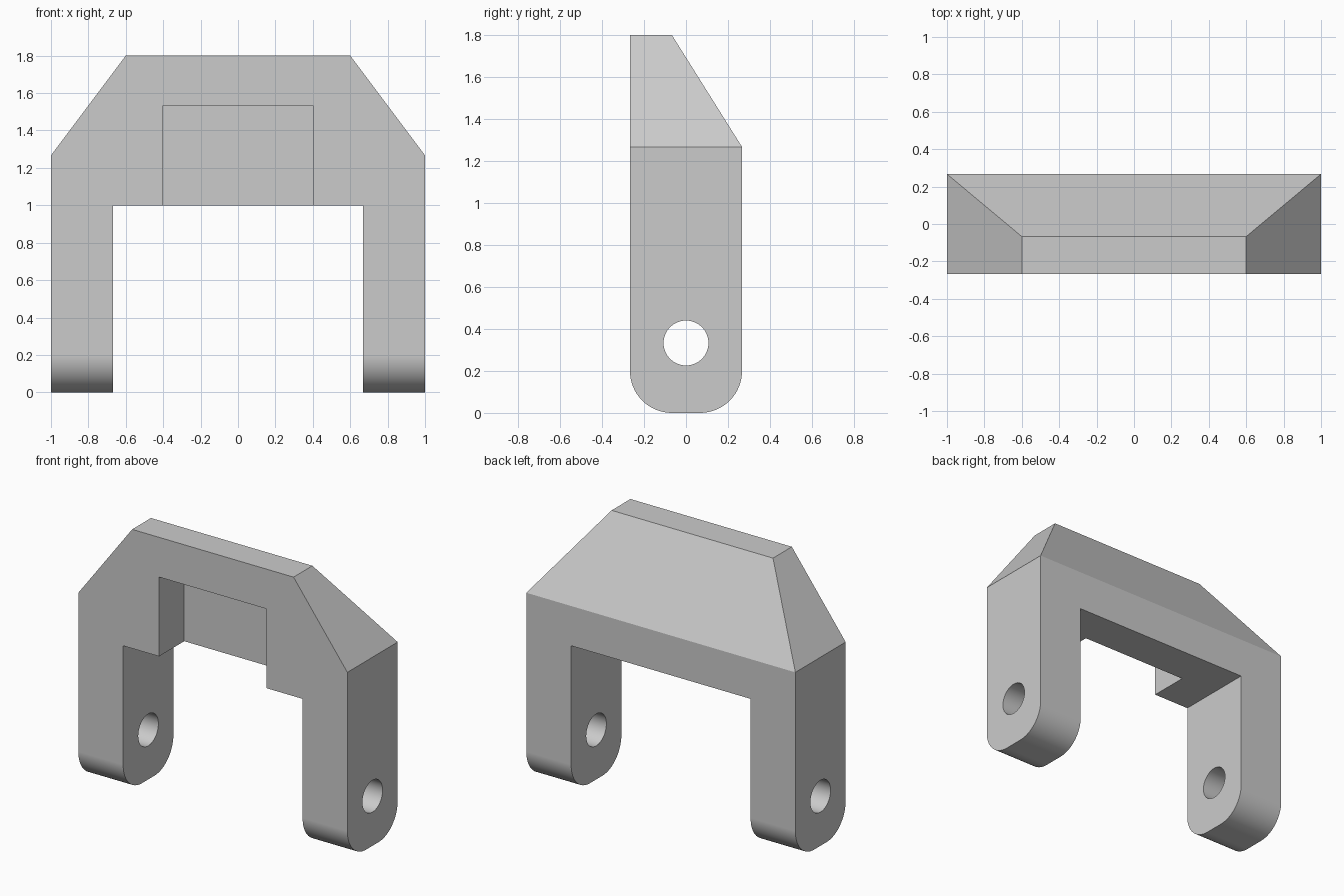
import bpy, bmesh, math
from mathutils import Vector

if "Cube" in bpy.data.objects:
    bpy.data.objects.remove(bpy.data.objects["Cube"], do_unlink=True)

HALF_DEPTH = 0.267   # half thickness in y
FOOT_R = 0.2         # rounding of the feet
SHOULDER, TOP = 1.267, 1.8

grey = bpy.data.materials.new("plain_grey")
grey.use_nodes = True
colour = (0.6, 0.6, 0.6, 1)
grey.diffuse_color = colour
grey.node_tree.nodes["Principled BSDF"].inputs["Base Color"].default_value = colour


def add_object(name, bm):
    bmesh.ops.recalc_face_normals(bm, faces=bm.faces)
    mesh = bpy.data.meshes.new(name)
    bm.to_mesh(mesh)
    bm.free()
    mesh.materials.append(grey)
    obj = bpy.data.objects.new(name, mesh)
    bpy.context.collection.objects.link(obj)
    return obj


def prism(profile, half_width):
    """Extrude a closed (y, z) profile along x, centred on x = 0."""
    bm = bmesh.new()
    face = bm.faces.new([bm.verts.new((-half_width, y, z)) for y, z in profile])
    out = bmesh.ops.extrude_face_region(bm, geom=[face])
    verts = [g for g in out["geom"] if isinstance(g, bmesh.types.BMVert)]
    bmesh.ops.translate(bm, verts=verts, vec=(2 * half_width, 0, 0))
    return bm


def box(x, y0, y1, z0, z1):
    return prism([(y0, z0), (y1, z0), (y1, z1), (y0, z1)], x)


def arc(cy, cz, r, start, end, steps):
    angles = [math.radians(start + (end - start) * i / steps) for i in range(steps + 1)]
    return [(cy + r * math.cos(a), cz + r * math.sin(a)) for a in angles]


# Side profile: rounded foot, sloping back, narrow top
inner = HALF_DEPTH - FOOT_R
profile = arc(-inner, FOOT_R, FOOT_R, 180, 270, 16)
profile += arc(inner, FOOT_R, FOOT_R, 270, 360, 16)
profile += [(HALF_DEPTH, SHOULDER), (-inner, TOP), (-HALF_DEPTH, TOP)]
bm = prism(profile, 1.0)

# Sloping shoulders on both ends
for side in (-1, 1):
    cut = bmesh.ops.bisect_plane(
        bm, geom=bm.verts[:] + bm.edges[:] + bm.faces[:], dist=1e-4,
        plane_co=(side, 0, SHOULDER),
        plane_no=Vector((side * (TOP - SHOULDER), 0, 0.4)).normalized(), clear_outer=True)
    edges = [e for e in bm.edges if e.is_boundary]
    bmesh.ops.holes_fill(bm, edges=edges, sides=0)
bracket = add_object("bracket_body", bm)

# Gap between the legs, front recess, and pin hole through both legs
cutters = [
    add_object("leg_gap_cutter", box(0.667, -1, 1, -1, 1)),
    add_object("front_recess_cutter", box(0.4, -1, 0, 0.8, 1.533)),
    add_object("pin_hole_cutter", prism(arc(0, 0.333, 0.107, 0, 352.5, 47), 1.5)),
]
bpy.context.view_layer.objects.active = bracket
for cutter in cutters:
    cutter.hide_render = True
    mod = bracket.modifiers.new(cutter.name, "BOOLEAN")
    mod.operation, mod.solver, mod.object = "DIFFERENCE", "EXACT", cutter
    bpy.ops.object.modifier_apply(modifier=mod.name)
    bpy.data.objects.remove(cutter, do_unlink=True)

# Smooth feet and holes, crisp edges elsewhere
bpy.ops.object.select_all(action="DESELECT")
bracket.select_set(True)
bpy.ops.object.shade_smooth_by_angle(angle=math.radians(20))
normals = bracket.modifiers.new("even_normals", "WEIGHTED_NORMAL")
normals.keep_sharp = True
